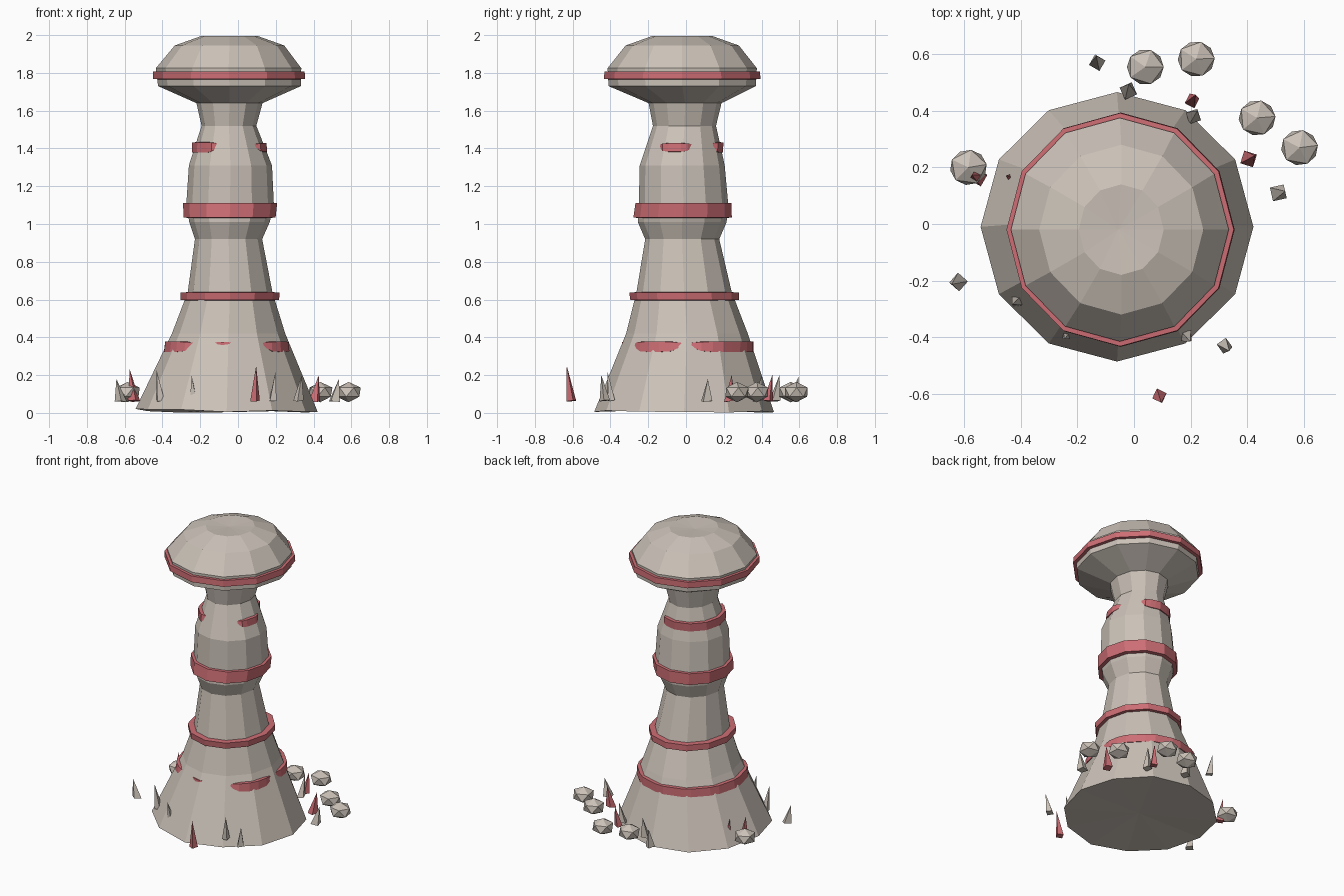
import bpy, bmesh, math, random
from mathutils import Vector, Matrix

if "Cube" in bpy.data.objects:
    bpy.data.objects.remove(bpy.data.objects["Cube"])

random.seed(4)


def material(name, rgb):
    m = bpy.data.materials.new(name)
    m.diffuse_color = (*rgb, 1)
    m.use_nodes = True
    m.node_tree.nodes["Principled BSDF"].inputs["Base Color"].default_value = m.diffuse_color
    return m


STONE = material("pale stone", (0.60, 0.54, 0.48))
RED = material("red mineral", (0.61, 0.155, 0.175))


def finish(bm, name, mat):
    bmesh.ops.recalc_face_normals(bm, faces=bm.faces)
    me = bpy.data.meshes.new(name)
    bm.to_mesh(me)
    bm.free()
    me.materials.append(mat)
    ob = bpy.data.objects.new(name, me)
    bpy.context.collection.objects.link(ob)
    return ob


# Pillar rings: z, centre x, centre y, x radius, y radius
RINGS = [
    (0.015, -0.06, -0.01, 0.482, 0.476),
    (0.42, -0.05, 0.005, 0.30, 0.322),
    (0.64, -0.042, -0.01, 0.224, 0.252),
    (0.92, -0.05, -0.02, 0.178, 0.196),
    (1.01, -0.045, -0.02, 0.213, 0.235),
    (1.10, -0.042, -0.013, 0.232, 0.237),
    (1.31, -0.04, -0.02, 0.22, 0.225),
    (1.52, -0.048, -0.008, 0.145, 0.167),
    (1.64, -0.045, -0.005, 0.175, 0.193),
    (1.73, -0.045, -0.02, 0.378, 0.39),
    (1.825, -0.05, -0.02, 0.385, 0.395),
    (1.945, -0.045, -0.02, 0.29, 0.30),
    (1.995, -0.045, -0.02, 0.15, 0.16),
]


def surface(z, deg, off=0.0):
    """Point on the twelve-sided pillar surface, pushed out by off."""
    for a, b in zip(RINGS, RINGS[1:]):
        if z <= b[0]:
            break
    t = (z - a[0]) / (b[0] - a[0])
    cx, cy, rx, ry = [p + (q - p) * t for p, q in zip(a[1:], b[1:])]
    k = math.cos(math.radians(15)) / math.cos(math.radians(deg % 30 - 15))
    c, s = math.cos(math.radians(deg)), math.sin(math.radians(deg))
    return Vector((cx + (rx * k + off) * c, cy + (ry * k + off) * s, z))


# Mushroom-shaped pillar with a flared foot
bm = bmesh.new()
loops = [[bm.verts.new(surface(r[0], i * 30)) for i in range(12)] for r in RINGS]
for lo, hi in zip(loops, loops[1:]):
    for i in range(12):
        j = (i + 1) % 12
        bm.faces.new((lo[i], lo[j], hi[j], hi[i]))
for loop, z in ((loops[0], 0.02), (loops[-1], 1.985)):
    c = bm.verts.new((-0.055, -0.02, z))
    for i in range(12):
        bm.faces.new((loop[i], loop[(i + 1) % 12], c))
for v in loops[0]:
    v.co.z += random.uniform(-0.015, 0.008)
finish(bm, "stone_pillar", STONE)


def band(name, z0, z1, low, high, start=0, end=360):
    """Mineral vein around the pillar; partial veins sink into the stone at their ends."""
    full = end - start >= 360
    n = 12 if full else max(4, round((end - start) / 10))
    bm = bmesh.new()
    secs = []
    for i in range(n if full else n + 1):
        a = start + (end - start) * i / n
        t = 1 if full else min(1, min(a - start, end - a) / 12)
        zm, h = (z0 + z1) / 2 + (z1 - z0) * 0.2 * (1 - t), (z1 - z0) / 2 * (0.3 + 0.7 * t)
        pts = [(zm - h, -0.03), (zm - h * 0.9, low * t - 0.004 * (1 - t)),
               (zm + h * 0.9, high * t - 0.004 * (1 - t)), (zm + h, -0.03)]
        secs.append([bm.verts.new(surface(z, a, o)) for z, o in pts])
    m = len(secs)
    for i in range(m if full else m - 1):
        p, q = secs[i], secs[(i + 1) % m]
        for k in range(4):
            l = (k + 1) % 4
            bm.faces.new((p[k], p[l], q[l], q[k]))
    if not full:
        bm.faces.new(secs[0])
        bm.faces.new(secs[-1])
    finish(bm, name, RED)


# Full and broken red veins
band("cap_vein", 1.765, 1.81, 0.022, 0.018)
band("middle_vein", 1.03, 1.115, 0.025, 0.018)
band("lower_vein", 0.595, 0.64, 0.022, 0.038)
band("foot_vein_back", 0.32, 0.38, 0.004, 0.022, 3, 236)
band("foot_vein_right", 0.32, 0.38, 0.004, 0.022, -56, -3)
band("foot_vein_front", 0.358, 0.376, 0.004, 0.01, 253, 276)
band("neck_vein_back", 1.375, 1.435, 0.006, 0.022, 52, 250)
band("neck_vein_right", 1.38, 1.43, 0.006, 0.02, -42, 16)


# Thin four-sided shards standing around the foot: x, y, tip height, width
def shard(name, x, y, top, w, mat):
    bm = bmesh.new()
    out = Vector((x + 0.055, y + 0.02, 0)).normalized()
    turn = random.uniform(0, 1.5)
    base = [bm.verts.new((x + w * math.cos(turn + i * math.pi / 2),
                          y + w * math.sin(turn + i * math.pi / 2),
                          0.063 + random.uniform(-0.006, 0.006))) for i in range(4)]
    tip = bm.verts.new(Vector((x, y, top)) + out * 0.025)
    bm.faces.new(base)
    for i in range(4):
        bm.faces.new((base[i], base[(i + 1) % 4], tip))
    finish(bm, name, mat)


GREY_SHARDS = [(-0.13, 0.57, 0.19, 0.03), (-0.02, 0.47, 0.20, 0.033),
               (0.21, 0.38, 0.20, 0.03), (0.51, 0.11, 0.18, 0.035),
               (0.32, -0.43, 0.20, 0.028), (0.185, -0.395, 0.22, 0.025),
               (-0.41, -0.27, 0.225, 0.027), (-0.62, -0.205, 0.18, 0.033),
               (-0.235, -0.385, 0.20, 0.025)]
RED_SHARDS = [(0.205, 0.435, 0.20, 0.027), (0.405, 0.23, 0.20, 0.033),
              (0.09, -0.607, 0.25, 0.027), (-0.55, 0.165, 0.23, 0.033),
              (-0.43, 0.16, 0.19, 0.02)]
for i, s in enumerate(GREY_SHARDS):
    shard(f"stone_shard_{i + 1}", *s, STONE)
for i, s in enumerate(RED_SHARDS):
    shard(f"red_shard_{i + 1}", *s, RED)

# Loose faceted rocks
ROCKS = [(0.04, 0.555), (0.22, 0.583), (0.435, 0.375), (0.585, 0.27), (-0.585, 0.20)]
for i, (x, y) in enumerate(ROCKS):
    bm = bmesh.new()
    bmesh.ops.create_icosphere(bm, subdivisions=1, radius=1)
    bm.transform(Matrix.Translation((x, y, 0.11))
                 @ Matrix.Diagonal((0.073, 0.07, 0.054, 1))
                 @ Matrix.Rotation(i * 1.3, 4, 'Z'))
    finish(bm, f"loose_rock_{i + 1}", STONE)
